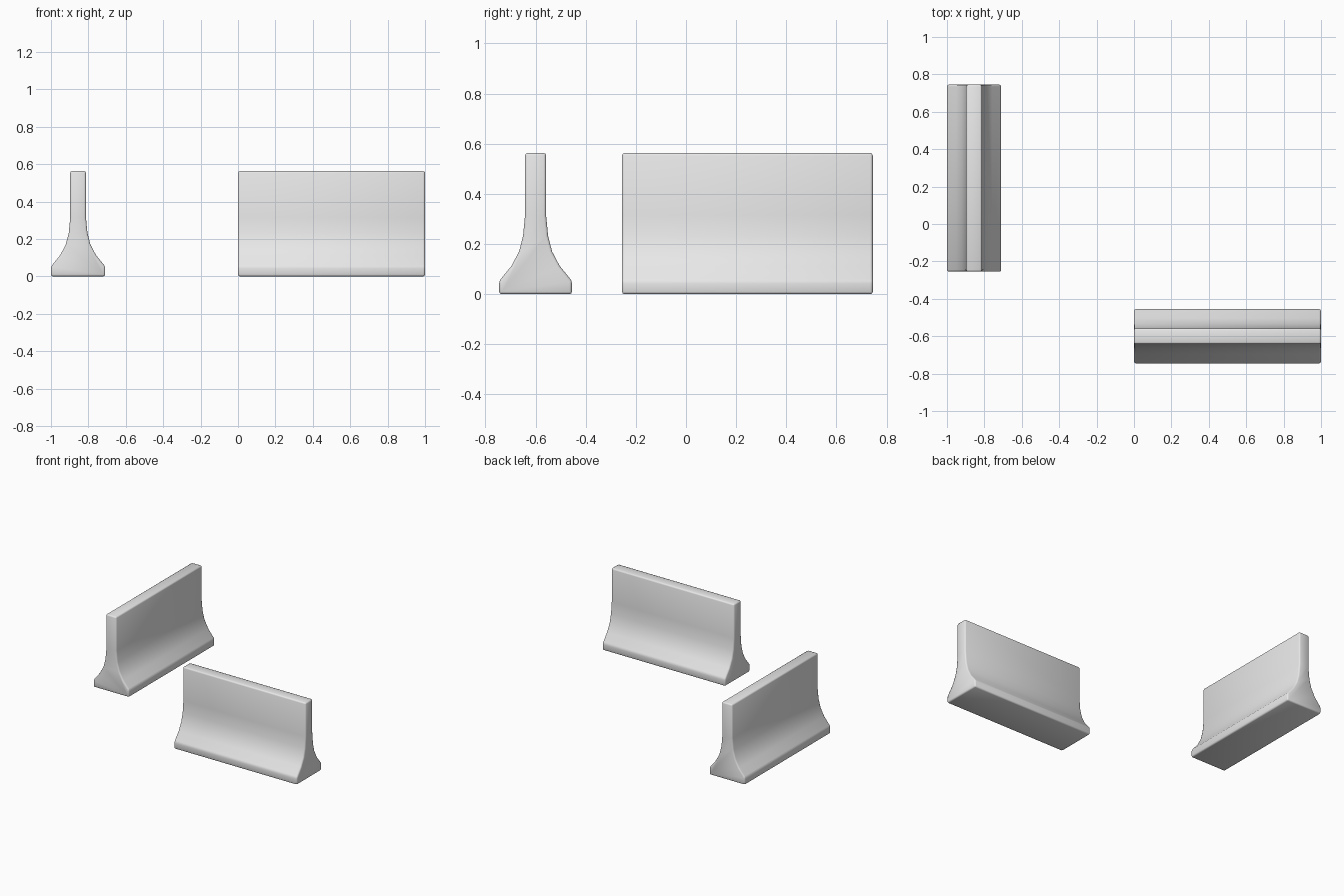
import bpy, bmesh, math

cube = bpy.data.objects.get("Cube")
if cube:
    bpy.data.objects.remove(cube, do_unlink=True)

# Concrete colour
concrete = bpy.data.materials.new("light_concrete")
concrete.use_nodes = True
grey = (0.8, 0.8, 0.8, 1)
concrete.diffuse_color = grey
concrete.node_tree.nodes["Principled BSDF"].inputs["Base Color"].default_value = grey

# Half cross-section from the foot to the top: half width, height
HALF = [(0.145, 0), (0.145, 0.053), (0.096, 0.113), (0.066, 0.17),
        (0.05, 0.232), (0.042, 0.315), (0.042, 0.563)]
LENGTH = 1.0


def barrier(name, location, turn):
    """Extrude the mirrored profile along x and soften its hard edges."""
    bm = bmesh.new()
    outline = HALF + [(-w, z) for w, z in reversed(HALF)]
    verts = [bm.verts.new((-LENGTH / 2, w, z)) for w, z in outline]
    end = bm.faces.new(verts)
    result = bmesh.ops.extrude_face_region(bm, geom=[end])
    moved = [v for v in result["geom"] if isinstance(v, bmesh.types.BMVert)]
    bmesh.ops.translate(bm, verts=moved, vec=(LENGTH, 0, 0))
    bmesh.ops.recalc_face_normals(bm, faces=bm.faces)
    mesh = bpy.data.meshes.new(name)
    bm.to_mesh(mesh)
    bm.free()
    mesh.materials.append(concrete)
    obj = bpy.data.objects.new(name, mesh)
    bpy.context.collection.objects.link(obj)
    obj.location = location
    obj.rotation_euler.z = turn

    bevel = obj.modifiers.new("soft_edges", "BEVEL")
    bevel.width = 0.01
    bevel.segments = 2
    bevel.limit_method = "ANGLE"
    bevel.angle_limit = math.radians(35)

    bpy.ops.object.select_all(action="DESELECT")
    obj.select_set(True)
    bpy.context.view_layer.objects.active = obj
    bpy.ops.object.modifier_apply(modifier=bevel.name)
    bpy.ops.object.shade_smooth_by_angle(angle=math.radians(50))


# Two barriers at right angles
barrier("front_barrier", (0.5, -0.6, 0), 0)
barrier("side_barrier", (-0.855, 0.245, 0), math.pi / 2)
